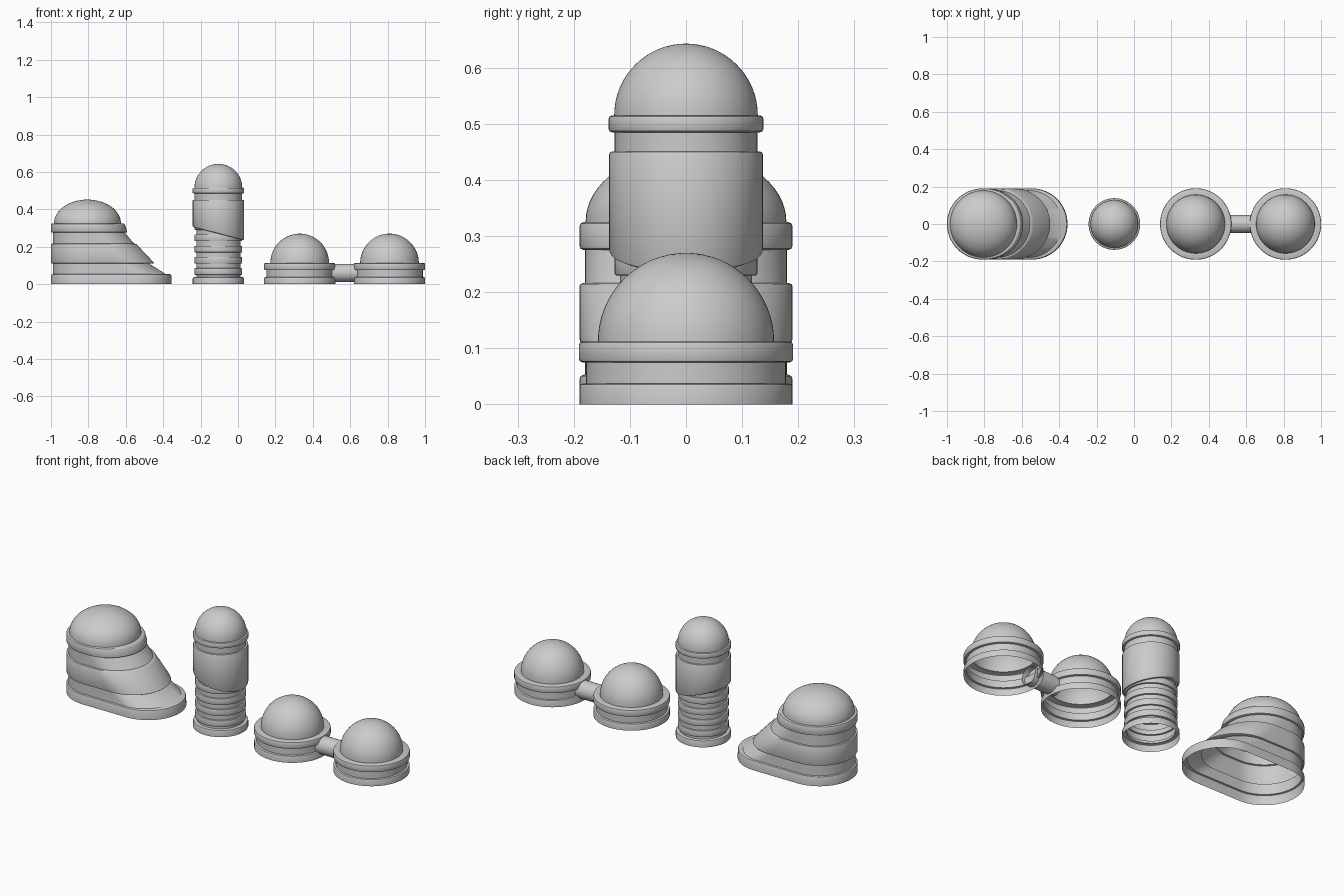
import bpy, bmesh
from math import sin, cos, pi

if "Cube" in bpy.data.objects:
    bpy.data.objects.remove(bpy.data.objects["Cube"])

HALF = 32  # segments per half turn


def section(xb, xf, r, z, tilt=0.0):
    """Stadium outline (a circle if xb == xf); tilt slopes it along x."""
    pts = []
    for cx, start in ((xf, -pi / 2), (xb, pi / 2)):
        for i in range(HALF + 1):
            a = start + pi * i / HALF
            pts.append((cx + r * cos(a), r * sin(a), z + tilt * r * cos(a)))
    return pts


def loft(name, rings):
    bm = bmesh.new()
    rows = [[bm.verts.new(p) for p in ring] for ring in rings]
    for a, b in zip(rows, rows[1:]):
        n = len(a)
        for i in range(n):
            j = (i + 1) % n
            bm.faces.new((a[i], a[j], b[j], b[i]))
    bmesh.ops.remove_doubles(bm, verts=bm.verts, dist=1e-5)
    bmesh.ops.recalc_face_normals(bm, faces=bm.faces)
    me = bpy.data.meshes.new(name)
    bm.to_mesh(me)
    bm.free()
    ob = bpy.data.objects.new(name, me)
    bpy.context.collection.objects.link(ob)
    bpy.ops.object.select_all(action='DESELECT')
    bpy.context.view_layer.objects.active = ob
    ob.select_set(True)
    bpy.ops.object.shade_smooth_by_angle(angle=0.6)
    return ob


def band(z0, z1, r, b=0.006, foot=False):
    """Raised band with rounded edges as (radius, height) pairs."""
    k = 0.3 * b
    low = [(r, z0)] if foot else [(r - b, z0), (r - k, z0 + k), (r, z0 + b)]
    return low + [(r, z1 - b), (r - k, z1 - k), (r - b, z1)]


def dome(z, r, h, n=16):
    return [(r * cos(pi / 2 * i / n), z + h * sin(pi / 2 * i / n)) for i in range(n)] + [(0, z + h)]


def turned(name, x, profile):
    return loft(name, [section(x, x, r, z) for r, z in profile])


# Pair of small domes with a connecting pipe
for name, x in (("left_small_dome", 0.33), ("right_small_dome", 0.81)):
    turned(name, x, band(0, 0.037, 0.19, foot=True) + [(0.178, 0.037), (0.178, 0.075)]
           + band(0.075, 0.112, 0.191) + dome(0.112, 0.157, 0.158))
loft("connecting_pipe", [[(x, 0.048 * cos(pi * i / 16), 0.06 + 0.048 * sin(pi * i / 16))
                          for i in range(32)] for x in (0.485, 0.655)])

# Tower: ribbed shaft, slanted sleeve, domed cap
TX = -0.105
ribs = band(0, 0.037, 0.137, foot=True) + [(0.118, 0.037)]
for k in range(5):
    z = 0.05 + 0.06 * k
    ribs += [(0.118, z)] + band(z, z + 0.035, 0.127, 0.003) + [(0.118, z + 0.035)]
turned("tower_ribbed_shaft", TX, ribs)

SLOPE = -0.26
sleeve = [section(TX, TX, r, z, SLOPE) for r, z in
          ((0.118, 0.27), (0.131, 0.27), (0.135, 0.272), (0.137, 0.276))]
sleeve += [section(TX, TX, r, z) for r, z in
           ((0.137, 0.446), (0.135, 0.45), (0.127, 0.451))]
loft("tower_sleeve", sleeve)
turned("tower_cap", TX, [(0.127, 0.451), (0.127, 0.485)]
       + band(0.485, 0.515, 0.138) + dome(0.515, 0.128, 0.128))

# Sloped building: stacked stadium bands whose front end recedes with height
XB = -0.81


def sloped(pairs, f0, f1):
    z0, z1 = pairs[0][1], pairs[-1][1]
    return [section(XB, f0 + (f1 - f0) * (z - z0) / (z1 - z0), r, z) for r, z in pairs]


body = sloped(band(0, 0.053, 0.19, 0.008, foot=True), -0.545, -0.547)
body += sloped([(0.18, 0.053), (0.18, 0.11)], -0.565, -0.655)
body += sloped(band(0.11, 0.216, 0.19), -0.635, -0.735)
body += sloped([(0.18, 0.216), (0.18, 0.275)], -0.735, -0.785)
body += sloped(band(0.275, 0.325, 0.19, 0.008), -0.78, -0.797)
body += [section(-0.805, -0.805, r, z) for r, z in dome(0.325, 0.179, 0.127)]
loft("sloped_building", body)
